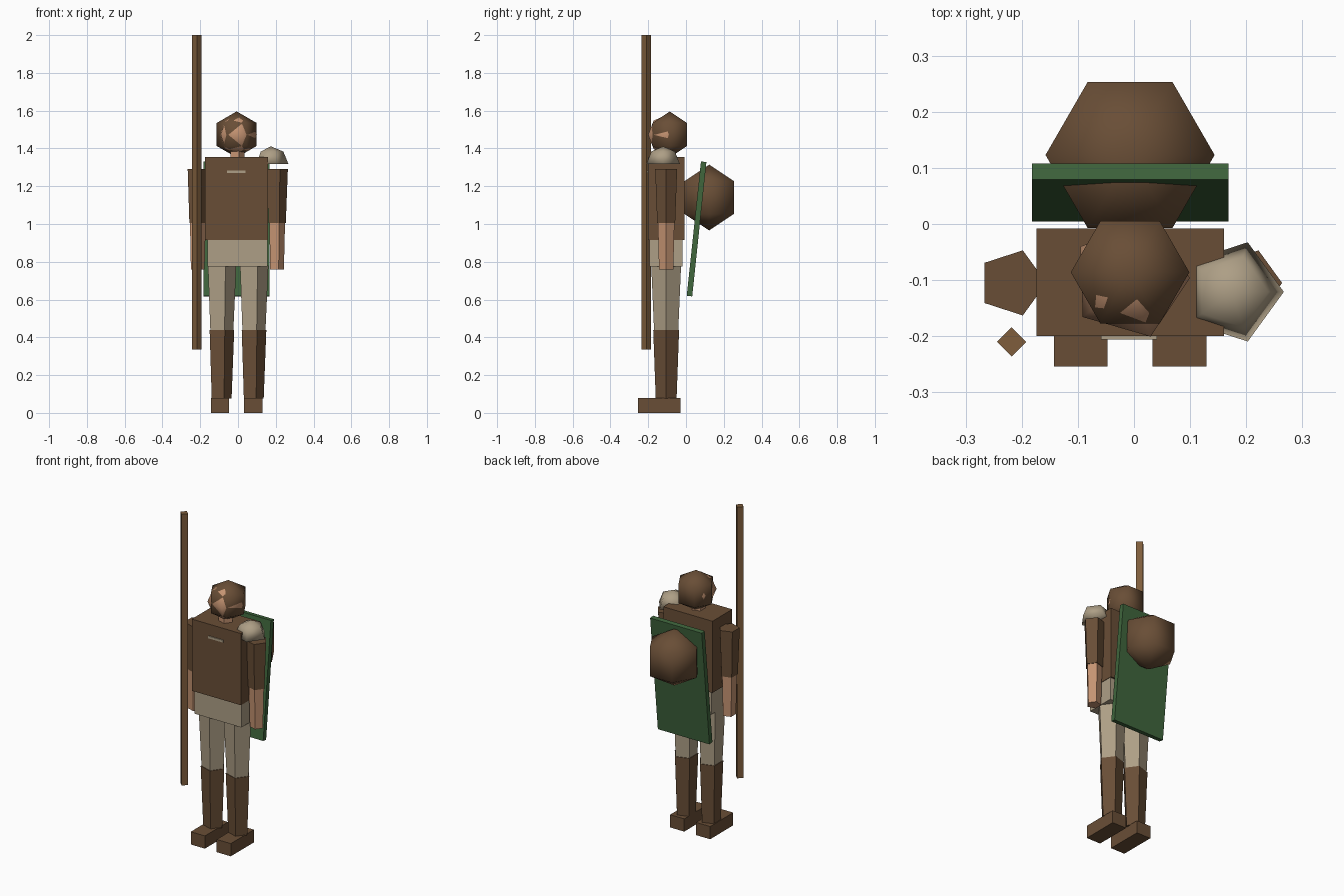
import bpy, bmesh
from math import sin, cos, pi, radians, asin
from mathutils import Matrix

old = bpy.data.objects.get("Cube")
if old:
    bpy.data.objects.remove(old, do_unlink=True)


def material(name, rgb):
    m = bpy.data.materials.new(name)
    m.use_nodes = True
    col = (*rgb, 1)
    m.diffuse_color = col
    m.node_tree.nodes["Principled BSDF"].inputs["Base Color"].default_value = col
    return m


leather = material("brown leather", (0.141, 0.076, 0.037))
wood = material("staff wood", (0.21, 0.11, 0.045))
skin = material("skin", (0.56, 0.295, 0.168))
cloth = material("tan cloth", (0.42, 0.345, 0.237))
green = material("green board", (0.05, 0.132, 0.046))

MID = -0.007   # body centre line
BODY_Y = -0.105


def finish(name, bm, mat, loc, smooth=False):
    bmesh.ops.recalc_face_normals(bm, faces=bm.faces)
    me = bpy.data.meshes.new(name)
    bm.to_mesh(me)
    bm.free()
    me.materials.append(mat)
    for p in me.polygons:
        p.use_smooth = smooth
    ob = bpy.data.objects.new(name, me)
    ob.location = loc
    bpy.context.collection.objects.link(ob)
    return ob


def box(name, mat, loc, size):
    bm = bmesh.new()
    bmesh.ops.create_cube(bm, size=1, matrix=Matrix.Diagonal((*size, 1)))
    return finish(name, bm, mat, loc)


def lathe(name, mat, loc, profile, sides, turn=0, smooth=False):
    """Stack polygon rings from (radius, height) pairs and cap both ends."""
    bm = bmesh.new()
    rings = []
    for r, z in profile:
        if r < 1e-5:
            rings.append([bm.verts.new((0, 0, z))] * sides)
        else:
            angles = [turn + 2 * pi * i / sides for i in range(sides)]
            rings.append([bm.verts.new((r * cos(a), r * sin(a), z)) for a in angles])
    for low, high in zip(rings, rings[1:]):
        for i in range(sides):
            j = (i + 1) % sides
            quad = list(dict.fromkeys((low[i], low[j], high[j], high[i])))
            bm.faces.new(quad)
    for ring in (rings[0], rings[-1]):
        if len(set(ring)) > 2:
            bm.faces.new(ring)
    return finish(name, bm, mat, loc, smooth)


def limb(name, mat, x, z_low, z_high, r_low, r_high):
    return lathe(name, mat, (x, BODY_Y, 0), [(r_low, z_low), (r_high, z_high)], 5)


def ball(name, mat, loc, radius, sides, bands, turn=0, first=0):
    arc = [-pi / 2 + pi * i / bands for i in range(first, bands + 1)]
    profile = [(radius * cos(a), radius * sin(a)) for a in arc]
    return lathe(name, mat, loc, profile, sides, turn, True)


# Trunk
box("torso", leather, (MID, -0.104, 1.135), (0.334, 0.192, 0.44))
box("pelvis", cloth, (MID + 0.005, -0.105, 0.845), (0.318, 0.175, 0.14))
box("chest_clasp", cloth, (MID - 0.002, -0.202, 1.277), (0.1, 0.008, 0.014))

# Paired limbs
for side, s in (("left", 1), ("right", -1)):
    arm_x, leg_x = MID + s * 0.21, MID + s * 0.085
    limb(side + "_sleeve", leather, arm_x, 1.005, 1.29, 0.05, 0.061)
    limb(side + "_forearm", skin, arm_x, 0.76, 1.01, 0.04, 0.046)
    limb(side + "_thigh", cloth, leg_x, 0.43, 0.78, 0.067, 0.083)
    limb(side + "_boot_shaft", leather, leg_x, 0.075, 0.44, 0.058, 0.072)
    box(side + "_foot", leather, (MID + s * 0.088, -0.142, 0.039), (0.096, 0.224, 0.078))

# Head, with the face showing through the front of the hood
limb("neck", skin, MID, 1.33, 1.43, 0.042, 0.042)
ball("face", skin, (MID, -0.1, 1.472), 0.107, 5, 4, radians(-70))
ball("hood", leather, (MID, -0.086, 1.474), 0.122, 6, 3)

# Shoulder guard on the left only
ball("left_shoulder_guard", cloth, (0.174, -0.121, 1.318), 0.093, 5, 4, 0, 2)

# Tilted board and sack carried on the back
board = box("back_board", green, (MID, 0.056, 0.974), (0.35, 0.029, 0.715))
board.rotation_euler.x = -asin(0.105)
ball("sack", leather, (MID, 0.123, 1.14), 0.174, 6, 3)

# Square staff beside the right hand
lathe("staff", wood, (-0.218, -0.21, 0), [(0.026, 0.335), (0.026, 2.0)], 4)
